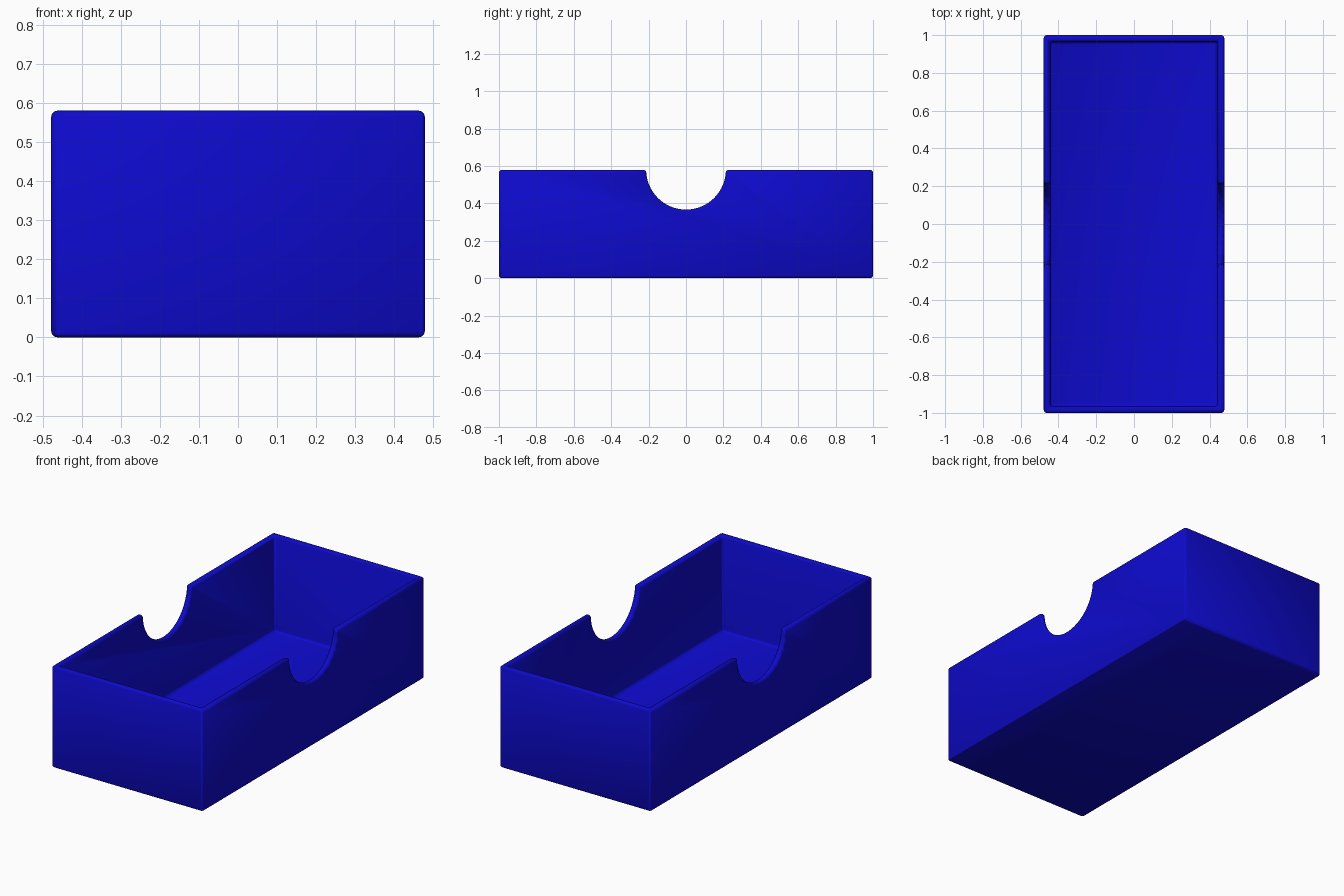
import bpy, math

if "Cube" in bpy.data.objects:
    bpy.data.objects.remove(bpy.data.objects["Cube"])

W, L, H = 0.956, 2.0, 0.58      # outer size
WALL, FLOOR = 0.035, 0.035      # thicknesses
NOTCH_R, ROUND = 0.213, 0.016   # finger notch radius, edge rounding

blue = bpy.data.materials.new("deep blue")
blue.diffuse_color = (0.004, 0.003, 0.6, 1)
blue.use_nodes = True
blue.node_tree.nodes["Principled BSDF"].inputs["Base Color"].default_value = blue.diffuse_color


def box(name, size, z0):
    bpy.ops.mesh.primitive_cube_add(size=1, location=(0, 0, z0 + size[2] / 2))
    ob = bpy.context.object
    ob.name = name
    ob.scale = size
    bpy.ops.object.transform_apply(location=True, rotation=True, scale=True)
    return ob


# Open tray: solid block, cavity and finger notches through both long sides
tray = box("tray", (W, L, H), 0)
tray.data.materials.append(blue)
cavity = box("cavity_cutter", (W - 2 * WALL, L - 2 * WALL, H), FLOOR)
bpy.ops.mesh.primitive_cylinder_add(vertices=64, radius=NOTCH_R, depth=W + 0.4,
                                    location=(0, 0, H), rotation=(0, math.pi / 2, 0))
notch = bpy.context.object
notch.name = "notch_cutter"

bpy.context.view_layer.objects.active = tray
for cutter in (cavity, notch):
    cut = tray.modifiers.new(cutter.name, 'BOOLEAN')
    cut.operation, cut.solver, cut.object = 'DIFFERENCE', 'EXACT', cutter
    bpy.ops.object.modifier_apply(modifier=cut.name)
    bpy.data.objects.remove(cutter)

# Rounded rims and corners
bevel = tray.modifiers.new("rounding", 'BEVEL')
bevel.width, bevel.segments = ROUND, 4
bevel.limit_method, bevel.angle_limit = 'ANGLE', math.radians(40)
bevel.use_clamp_overlap = False
bevel.harden_normals = True
bpy.ops.object.select_all(action='DESELECT')
tray.select_set(True)
bpy.ops.object.modifier_apply(modifier=bevel.name)
bpy.ops.object.shade_smooth_by_angle(angle=math.radians(35))
